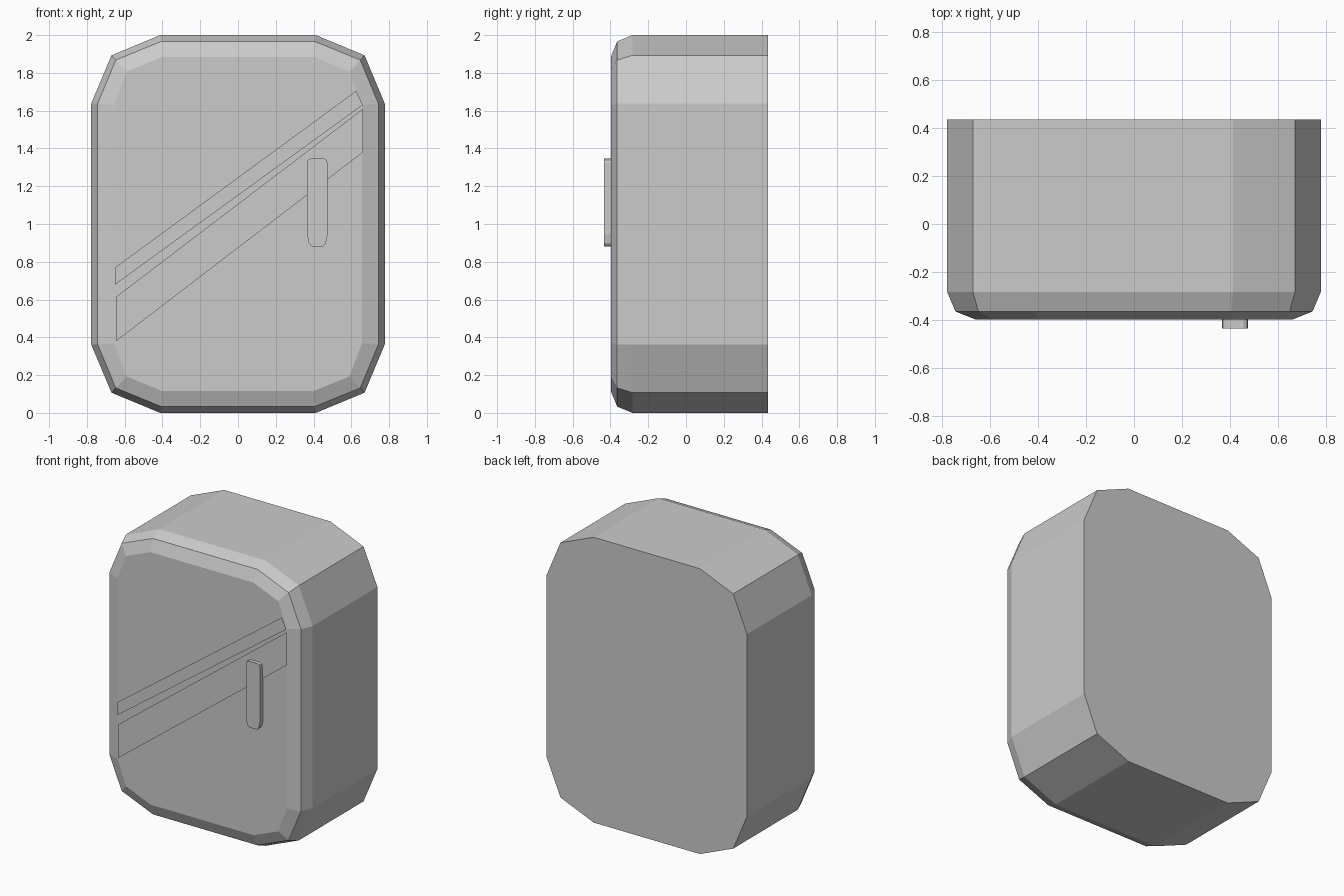
import bpy, bmesh

if "Cube" in bpy.data.objects:
    bpy.data.objects.remove(bpy.data.objects["Cube"])


def make_object(name, loops, cap_first=True, cap_last=True):
    """Bridge matching closed loops and cap the ends with flat faces."""
    bm = bmesh.new()
    rings = [[bm.verts.new(p) for p in loop] for loop in loops]
    for a, b in zip(rings, rings[1:]):
        n = len(a)
        for i in range(n):
            j = (i + 1) % n
            bm.faces.new((a[i], a[j], b[j], b[i]))
    if cap_first:
        bm.faces.new(rings[0][::-1])
    if cap_last:
        bm.faces.new(rings[-1])
    bmesh.ops.recalc_face_normals(bm, faces=bm.faces)
    mesh = bpy.data.meshes.new(name)
    bm.to_mesh(mesh)
    bm.free()
    obj = bpy.data.objects.new(name, mesh)
    bpy.context.collection.objects.link(obj)
    return obj


def octagonal_loop(y, quarter):
    """Mirror three corner points (x, height above middle) into a full loop."""
    q, r = quarter, quarter[::-1]
    pts = q + [(x, -z) for x, z in r] + [(-x, -z) for x, z in q] + [(-x, z) for x, z in r]
    return [(x, y, 1 + z) for x, z in pts]


# Body: rounded slab with two chamfer steps towards the front
outer = [(0.412, 1.0), (0.67, 0.893), (0.777, 0.638)]
middle = [(0.405, 0.967), (0.647, 0.868), (0.743, 0.638)]
inner = [(0.40, 0.885), (0.59, 0.807), (0.657, 0.63)]
make_object("body", [
    octagonal_loop(0.434, outer),
    octagonal_loop(-0.283, outer),
    octagonal_loop(-0.364, middle),
    octagonal_loop(-0.398, inner),
])

# Diagonal stripes: thin flat panels just in front of the face
stripes = {
    "upper_stripe": [(-0.65, 0.68), (0.66, 1.63), (0.626, 1.705), (-0.65, 0.77)],
    "lower_stripe": [(-0.645, 0.38), (0.662, 1.38), (0.662, 1.61), (-0.645, 0.615)],
}
for name, pts in stripes.items():
    make_object(name, [[(x, -0.408, z) for x, z in pts]], cap_first=False)

# Handle: upright bar with clipped corners
hx = 0.42
half = [(0.030, 0.882), (0.045, 0.898), (0.054, 0.945),
        (0.054, 1.322), (0.050, 1.338), (0.036, 1.346)]
profile = [(hx + x, z) for x, z in half] + [(hx - x, z) for x, z in half[::-1]]
make_object("handle", [[(x, y, z) for x, z in profile] for y in (-0.398, -0.434)])
